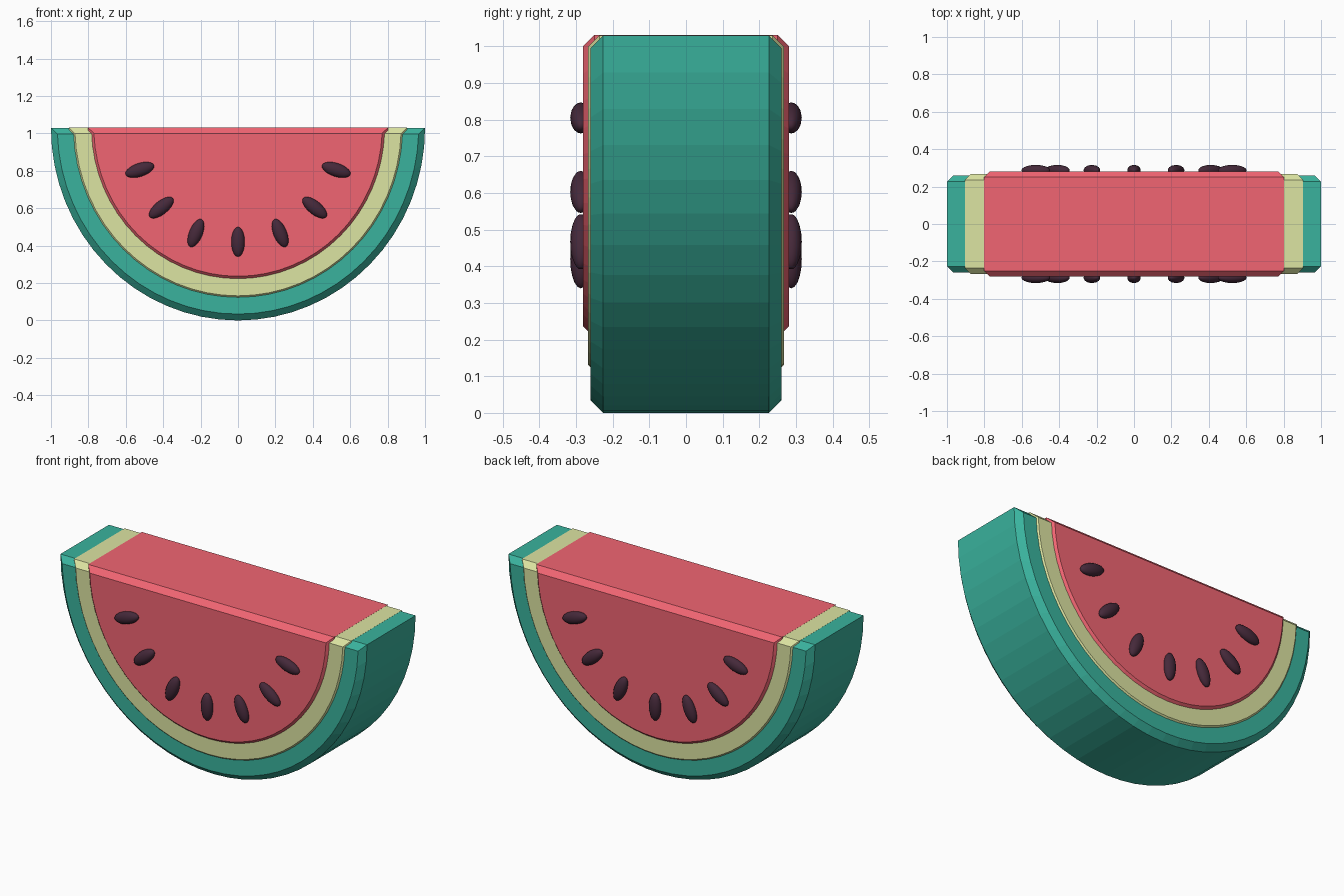
import bpy, bmesh
from math import sin, cos, asin, pi, radians

if "Cube" in bpy.data.objects:
    bpy.data.objects.remove(bpy.data.objects["Cube"])

TOP = 1.03      # height of the cut face
STRETCH = 1.03  # slice is slightly taller than a true half circle
SEGMENTS = 32


def material(name, color):
    m = bpy.data.materials.new(name)
    m.diffuse_color = (*color, 1)
    m.use_nodes = True
    m.node_tree.nodes["Principled BSDF"].inputs["Base Color"].default_value = m.diffuse_color
    return m


def half_round(radius, inset, top):
    """Half-ellipse outline, hanging from the cut face and shrunk by inset."""
    rx, rz = radius - inset, radius * STRETCH - inset
    start = asin(inset / rz)
    step = (pi - 2 * start) / SEGMENTS
    return [(rx * cos(start + i * step), top - rz * sin(start + i * step))
            for i in range(SEGMENTS + 1)]


def slab(name, radius, half_depth, bevel, top, mat):
    """Half-round slab with chamfered front and back rims."""
    bm = bmesh.new()
    rings = []
    for y, inset in ((-half_depth, bevel), (bevel - half_depth, 0),
                     (half_depth - bevel, 0), (half_depth, bevel)):
        rings.append([bm.verts.new((x, y, z))
                      for x, z in half_round(radius, inset, top)])
    for a, b in zip(rings, rings[1:]):
        for i in range(len(a)):
            j = (i + 1) % len(a)
            bm.faces.new((a[i], a[j], b[j], b[i]))
    bm.faces.new(rings[0])
    bm.faces.new(rings[-1])
    bmesh.ops.recalc_face_normals(bm, faces=bm.faces)
    mesh = bpy.data.meshes.new(name)
    bm.to_mesh(mesh)
    bm.free()
    mesh.materials.append(mat)
    bpy.context.collection.objects.link(bpy.data.objects.new(name, mesh))


green = material("rind_green", (0.042, 0.45, 0.34))
pale = material("pith_pale", (0.72, 0.78, 0.36))
red = material("flesh_red", (0.88, 0.13, 0.17))
dark = material("seed_dark", (0.06, 0.022, 0.042))

# Nested layers, each a little thicker than the one outside it
slab("rind", 1.0, 0.26, 0.034, TOP, green)
slab("pith", 0.904, 0.268, 0.032, TOP + 0.0006, pale)
slab("flesh", 0.802, 0.281, 0.031, TOP + 0.0012, red)

# Seeds: x, z, tilt toward the centre of the cut face
seeds = [(0, 0.42, 0), (0.225, 0.467, 22), (0.41, 0.603, 51), (0.525, 0.805, 72)]
for x, z, tilt in seeds:
    for side in ((1, -1) if x else (1,)):
        for y in (-0.287, 0.287):
            bpy.ops.mesh.primitive_uv_sphere_add(
                segments=16, ring_count=10, location=(side * x, y, z),
                rotation=(0, radians(-side * tilt), 0))
            seed = bpy.context.object
            seed.name = "seed"
            seed.scale = (0.036, 0.029, 0.08)
            seed.data.materials.append(dark)
            bpy.ops.object.shade_smooth()
